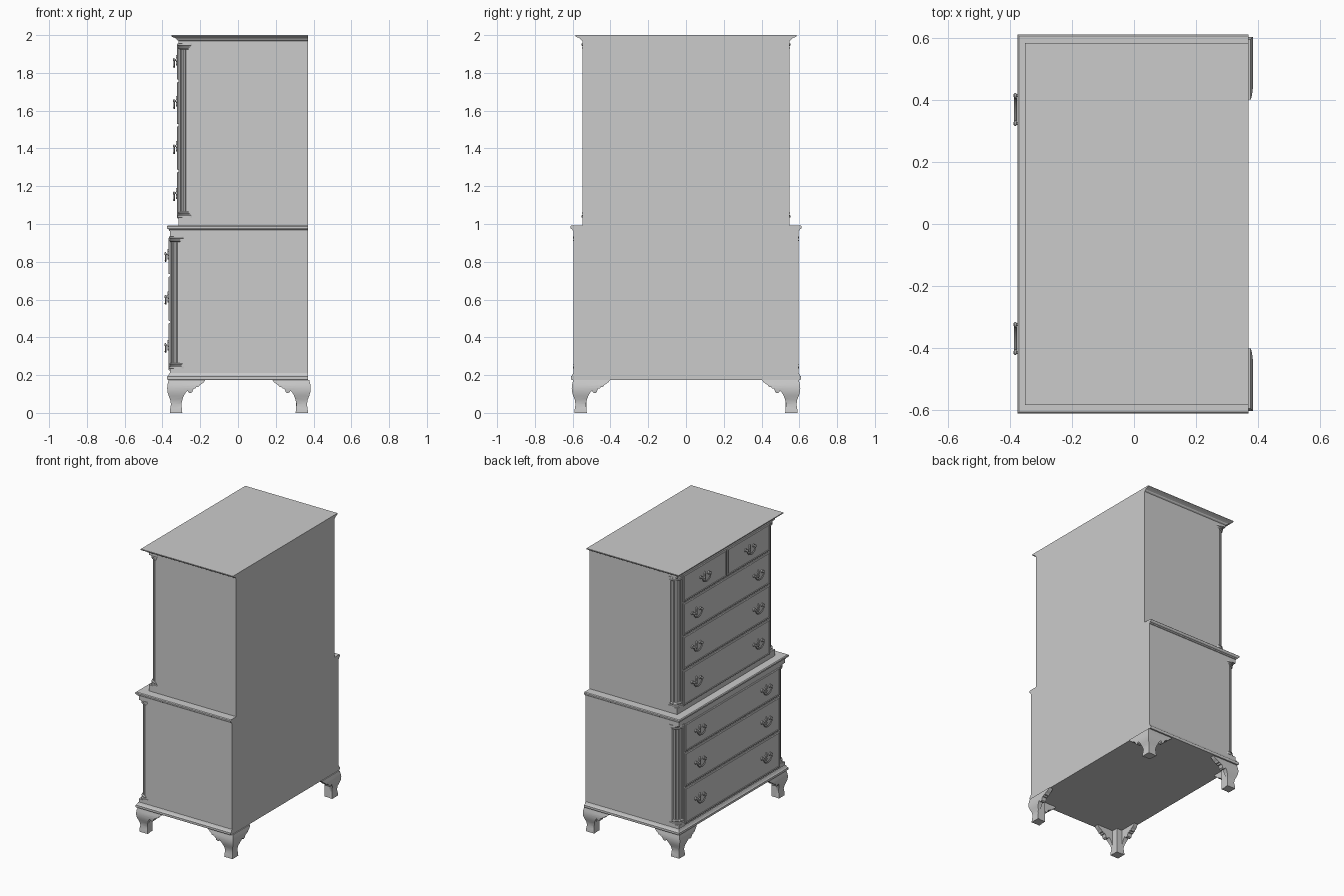
import bpy, bmesh, math
from mathutils import Vector

cube = bpy.data.objects.get("Cube")
if cube:
    bpy.data.objects.remove(cube)

grey = bpy.data.materials.new("plain_grey")
grey.use_nodes = True
COLOUR = (0.6, 0.6, 0.6, 1)
grey.diffuse_color = COLOUR
grey.node_tree.nodes["Principled BSDF"].inputs["Base Color"].default_value = COLOUR
BACK = 0.37


def finish(name, bm, smooth=False):
    bmesh.ops.recalc_face_normals(bm, faces=bm.faces)
    mesh = bpy.data.meshes.new(name)
    bm.to_mesh(mesh)
    bm.free()
    obj = bpy.data.objects.new(name, mesh)
    bpy.context.collection.objects.link(obj)
    mesh.materials.append(grey)
    if smooth:
        bpy.ops.object.select_all(action='DESELECT')
        obj.select_set(True)
        bpy.context.view_layer.objects.active = obj
        bpy.ops.object.shade_smooth_by_angle(angle=math.radians(35))
    return obj


def loft(bm, rings):
    """Skin closed rings of points and cap both ends."""
    loops = [[bm.verts.new(p) for p in ring] for ring in rings]
    n = len(loops[0])
    for a, b in zip(loops, loops[1:]):
        for i in range(n):
            bm.faces.new((a[i], a[(i + 1) % n], b[(i + 1) % n], b[i]))
    bm.faces.new(loops[0][::-1])
    bm.faces.new(loops[-1])


def moulding(name, front, half, profile):
    """Moulding on the drawer side and both ends, flush at the back."""
    bm = bmesh.new()
    loft(bm, [[(BACK, -half - o, z), (front - o, -half - o, z),
               (front - o, half + o, z), (BACK, half + o, z)] for o, z in profile])
    return finish(name, bm)


def carcass(name, front, half, z0, z1, c0, c1, n=0.052):
    """Case whose two drawer-side corners are rebated for columns."""
    bm = bmesh.new()
    plain = [(BACK, -half), (front, -half), (front, half), (BACK, half)]
    cut = [(BACK, -half), (front + n, -half), (front + n, n - half), (front, n - half),
           (front, half - n), (front + n, half - n), (front + n, half), (BACK, half)]
    for shape, a, b in ((plain, z0, c0), (cut, c0, c1), (plain, c1, z1)):
        loft(bm, [[(x, y, z) for x, y in shape] for z in (a, b)])
    finish(name, bm)


def column(name, x, y, z0, z1, r=0.046):
    """Fluted corner column with stepped base and capital."""
    bm = bmesh.new()

    def ring(rad, z, flute=0):
        pts = []
        for i in range(96):
            a = math.tau * i / 96
            d = flute * max(0, math.sin(a * 16)) ** 0.5
            pts.append((x + (rad - d) * math.cos(a), y + (rad - d) * math.sin(a), z))
        return pts
    loft(bm, [ring(r, z, 0.006) for z in (z0 + 0.02, z1 - 0.02)])
    for end, d in ((z0, 1), (z1, -1)):
        steps = ((0.056, 0), (0.056, 0.01), (0.051, 0.013), (0.051, 0.018), (0.054, 0.021),
                 (0.054, 0.025), (0.047, 0.03))
        loft(bm, [ring(rad, end + d * h) for rad, h in steps])
    finish(name, bm, True)


def drawer(name, front, y0, y1, z0, z1):
    """Drawer front with a moulded lip."""
    bm = bmesh.new()
    steps = ((0, -0.01), (0, 0.005), (0.004, 0.009), (0.009, 0.009), (0.011, 0.006), (0.014, 0.006))
    loft(bm, [[(front - o, y0 + i, z0 + i), (front - o, y1 - i, z0 + i),
               (front - o, y1 - i, z1 - i), (front - o, y0 + i, z1 - i)] for i, o in steps])
    finish(name, bm)


def pull(name, front, y, z):
    """Swinging bail between two round posts, with a centre plate."""
    bm = bmesh.new()
    rings = []
    for i in range(17):
        a = math.pi * i / 16
        c = Vector((front - 0.019, y + 0.045 * math.cos(a), z + 0.012 - 0.036 * math.sin(a)))
        out = Vector((0, math.cos(a), -math.sin(a)))
        r = 0.003 + 0.002 * math.sin(a)
        rings.append([c + r * (math.cos(t) * out + Vector((math.sin(t), 0, 0)))
                      for t in (math.tau * k / 8 for k in range(8))])
    loft(bm, rings)
    for s in (-1, 1):
        loft(bm, [[(front - d, y + s * 0.045 + r * math.cos(t), z + 0.014 + r * math.sin(t))
                   for t in (math.tau * k / 12 for k in range(12))]
                  for d, r in ((0, 0.012), (0.009, 0.011), (0.01, 0.005), (0.016, 0.005),
                               (0.018, 0.009), (0.022, 0.009), (0.025, 0.004))])
    plate = ((0, -0.016), (0.006, -0.008), (0.004, 0.006), (0.007, 0.02), (0.005, 0.032), (0, 0.04))
    half = [(y + a, z + b) for a, b in plate]
    other = [(y - a, z + b) for a, b in plate[-2:0:-1]]
    loft(bm, [[(front - d, p, q) for p, q in half + other] for d in (0, 0.01)])
    finish(name, bm, True)


# Ogee bracket feet
OGEE = ((0, 0.015), (0.02, 0.016), (0.045, 0.02), (0.07, 0.016), (0.09, 0.008),
        (0.11, 0.002), (0.13, 0), (0.15, 0.002), (0.175, 0.008))


def inset(z):
    for (a, p), (b, q) in zip(OGEE, OGEE[1:]):
        if z <= b:
            return p + (q - p) * (z - a) / (b - a)
    return OGEE[-1][1]


BRACKET = [(0, 0), (0.08, 0), (0.077, 0.03), (0.076, 0.05), (0.082, 0.075), (0.09, 0.095), (0.1, 0.11),
           (0.108, 0.117), (0.113, 0.108), (0.123, 0.104), (0.133, 0.11), (0.136, 0.122),
           (0.142, 0.13), (0.15, 0.13), (0.155, 0.138), (0.166, 0.138), (0.173, 0.148),
           (0.185, 0.155), (0.195, 0.163), (0.203, 0.175), (0, 0.175)]


def foot(name, cx, cy):
    bm = bmesh.new()
    sx, sy = -math.copysign(1, cx), -math.copysign(1, cy)
    for along_x in (True, False):
        wing = bmesh.new()
        loft(wing, [[(s, d, z) for s, z in BRACKET] for d in (0, 0.035)])
        for z, _ in OGEE[1:-1]:
            bmesh.ops.bisect_plane(wing, geom=wing.verts[:] + wing.edges[:] + wing.faces[:],
                                   plane_co=(0, 0, z), plane_no=(0, 0, 1))
        for v in wing.verts:
            s, d, z = v.co
            if d < 0.01:
                d = inset(z)
            s = max(s, d)
            a, b = (s, d) if along_x else (d, s)
            v.co = (cx + sx * a, cy + sy * b, z)
        part = bpy.data.meshes.new("wing")
        wing.to_mesh(part)
        wing.free()
        bm.from_mesh(part)
        bpy.data.meshes.remove(part)
    # Solid core behind the two wings
    loft(bm, [[(cx + sx * a, cy + sy * b, z) for a, b in
               ((0.034, 0.034), (0.077, 0.034), (0.077, 0.077), (0.034, 0.077))] for z in (0, 0.175)])
    finish(name, bm, True)


for xn, cx in (("drawer_side", -0.375), ("rear", 0.385)):
    for yn, cy in (("a", -0.605), ("b", 0.605)):
        foot(f"{xn}_foot_{yn}", cx, cy)

# Two stacked cases with their mouldings
LOW, HIGH = -0.36, -0.315
carcass("lower_case", LOW, 0.595, 0.18, 0.97, 0.235, 0.935)
carcass("upper_case", HIGH, 0.548, 0.98, 1.985, 1.035, 1.955)
moulding("base_moulding", LOW, 0.595, ((0, 0.175), (0.012, 0.175), (0.015, 0.18), (0.015, 0.192),
                                       (0.01, 0.196), (0.006, 0.203), (0.003, 0.21), (0, 0.212)))
moulding("waist_moulding", LOW, 0.595, ((0, 0.962), (0.004, 0.964), (0.007, 0.971), (0.014, 0.975),
                                        (0.017, 0.98), (0.017, 0.987), (0.012, 0.992)))
moulding("cornice", HIGH, 0.548, ((0, 1.97), (0.008, 1.975), (0.012, 1.981), (0.024, 1.987),
                                  (0.034, 1.991), (0.037, 1.994), (0.037, 2.0)))

# Corner columns
for s, side in ((-1, "a"), (1, "b")):
    column(f"lower_column_{side}", LOW + 0.052, s * 0.543, 0.235, 0.935)
    column(f"upper_column_{side}", HIGH + 0.052, s * 0.496, 1.035, 1.955)

# Drawers and pulls
rows = [(LOW, 0.53, 0.37, 0.225, 0.475), (LOW, 0.53, 0.37, 0.487, 0.722), (LOW, 0.53, 0.37, 0.734, 0.928),
        (HIGH, 0.483, 0.345, 1.03, 1.275), (HIGH, 0.483, 0.345, 1.287, 1.517),
        (HIGH, 0.483, 0.345, 1.529, 1.752)]
for i, (front, half, py, z0, z1) in enumerate(rows, 1):
    drawer(f"drawer_{i}", front, -half, half, z0, z1)
    for s, side in ((-1, "a"), (1, "b")):
        pull(f"pull_{i}_{side}", front - 0.004, s * py, (z0 + z1) / 2 - 0.003)
for s, side in ((-1, "a"), (1, "b")):
    y0, y1 = sorted((s * 0.006, s * 0.483))
    drawer(f"small_drawer_{side}", HIGH, y0, y1, 1.764, 1.952)
    pull(f"small_pull_{side}", HIGH - 0.004, s * 0.25, 1.855)
